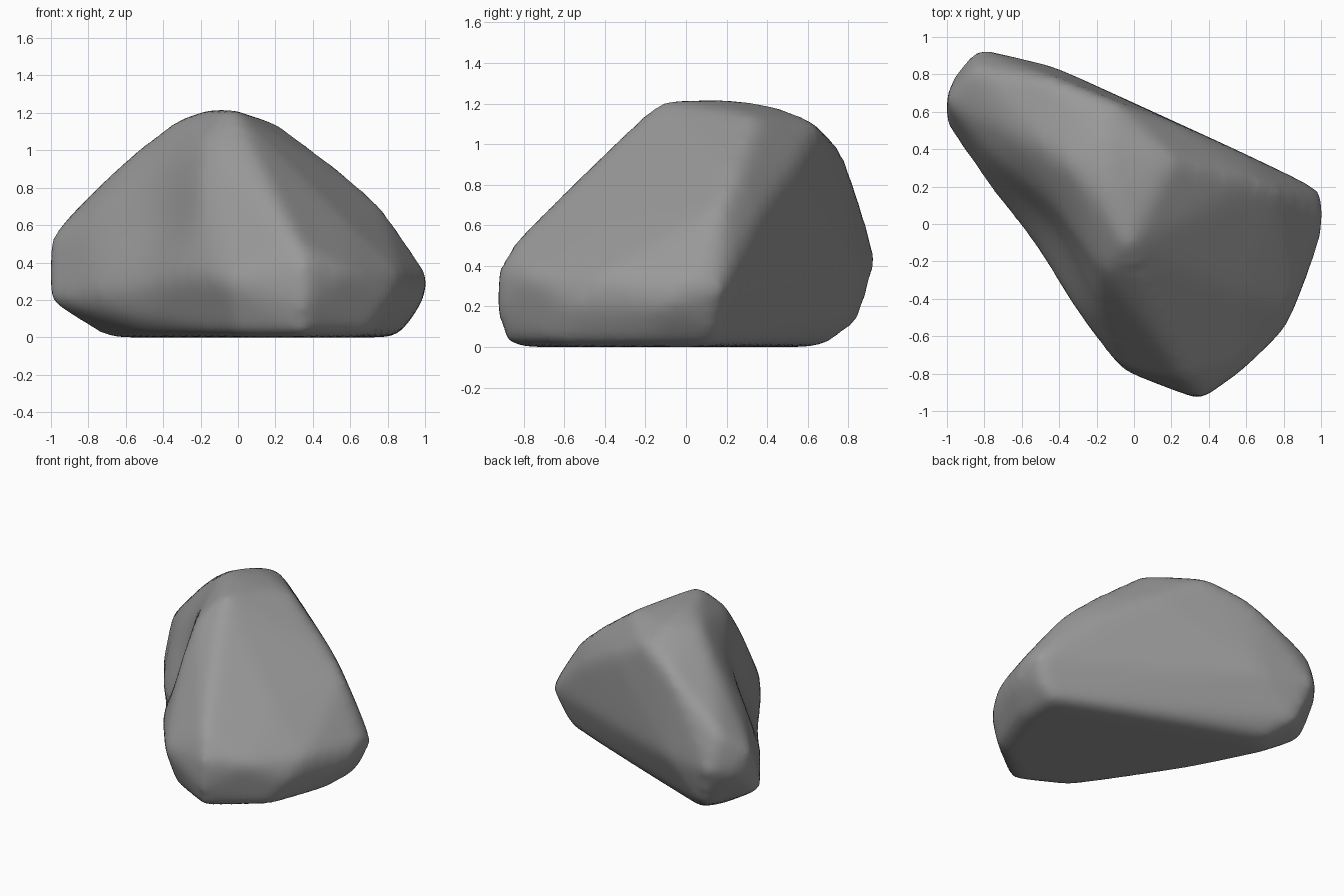
import bpy
import bmesh
from mathutils import Vector

# Remove the default cube
default_cube = bpy.data.objects.get("Cube")
if default_cube:
    bpy.data.objects.remove(default_cube, do_unlink=True)

# One stone colour
stone = bpy.data.materials.new("stone grey")
stone.use_nodes = True
grey = (0.32, 0.32, 0.32, 1)
stone.diffuse_color = grey
stone.node_tree.nodes["Principled BSDF"].inputs["Base Color"].default_value = grey

# Corners of the boulder, grouped by the feature they belong to
crest = [(-.03, -.12, 1.21), (-.13, .15, 1.215), (-.16, .43, 1.18), (-.33, .3, 1.15),
         (.21, .34, 1.13), (-.12, .65, 1.09), (-.51, .45, 1.01)]
back_edge = [(.22, .53, .88), (.6, .36, .65), (-.4, .76, .98), (.61, .24, .83),
             (.76, .18, .69), (1, .17, .28)]
tail = [(-.85, .83, .68), (-1, .66, .52), (-1.01, .56, .2), (-.83, .93, .42),
        (-.95, .8, .4), (-.45, .84, .4), (-.68, .5, .85), (-.74, .84, .12)]
front_rim = [(.3, -.84, .52), (.36, -.92, .38), (.6, -.76, .35), (.86, -.42, .34),
             (1.01, .04, .32), (-.06, -.78, .3), (.35, -.93, .18), (.8, -.56, .2),
             (.98, -.1, .2), (.92, .14, .1), (.58, -.38, .6)]
left_flank = [(-.15, -.25, 1.05), (-.18, -.38, .82), (-.2, -.6, .34), (-.61, 0, .26)]
base = [(-.7, .52, .01), (-.6, .68, .01), (.84, .14, .01), (.83, -.2, .01),
        (.68, -.62, .01), (.34, -.88, .01), (0, -.7, .01), (-.4, -.08, .01)]

# Wrap the corners in a closed hull
bm = bmesh.new()
for corner in crest + back_edge + tail + front_rim + left_flank + base:
    bm.verts.new(corner)
bmesh.ops.convex_hull(bm, input=bm.verts)
loose = [v for v in bm.verts if not v.link_faces]
bmesh.ops.delete(bm, geom=loose, context="VERTS")
bmesh.ops.recalc_face_normals(bm, faces=bm.faces)
mesh = bpy.data.meshes.new("boulder hull")
bm.to_mesh(mesh)
bm.free()
boulder = bpy.data.objects.new("boulder", mesh)
bpy.context.collection.objects.link(boulder)

# Even out the surface, wear down the edges, then restore the bulk lost to wear
remesh = boulder.modifiers.new("even surface", "REMESH")
remesh.mode = "VOXEL"
remesh.voxel_size = 0.035
worn = boulder.modifiers.new("worn edges", "SMOOTH")
worn.factor = 0.5
worn.iterations = 16
bulk = boulder.modifiers.new("bulk", "DISPLACE")
bulk.strength = 0.012
bulk.mid_level = 0
graph = bpy.context.evaluated_depsgraph_get()
worn_mesh = bpy.data.meshes.new_from_object(boulder.evaluated_get(graph))
boulder.modifiers.clear()
boulder.data = worn_mesh
bpy.data.meshes.remove(mesh)
worn_mesh.name = "boulder"

# Hollow the left flank between the crest and the tail
hollow = Vector((-.42, 0, .6))
for v in worn_mesh.vertices:
    near = max(0, 1 - (v.co - hollow).length / .55)
    v.co += Vector((.06, .04, 0)) * near * near * (3 - 2 * near)

# Smooth stone finish, resting on the ground
worn_mesh.materials.clear()
worn_mesh.materials.append(stone)
for face in worn_mesh.polygons:
    face.material_index = 0
    face.use_smooth = True
boulder.location.z = -min(v.co.z for v in worn_mesh.vertices)
